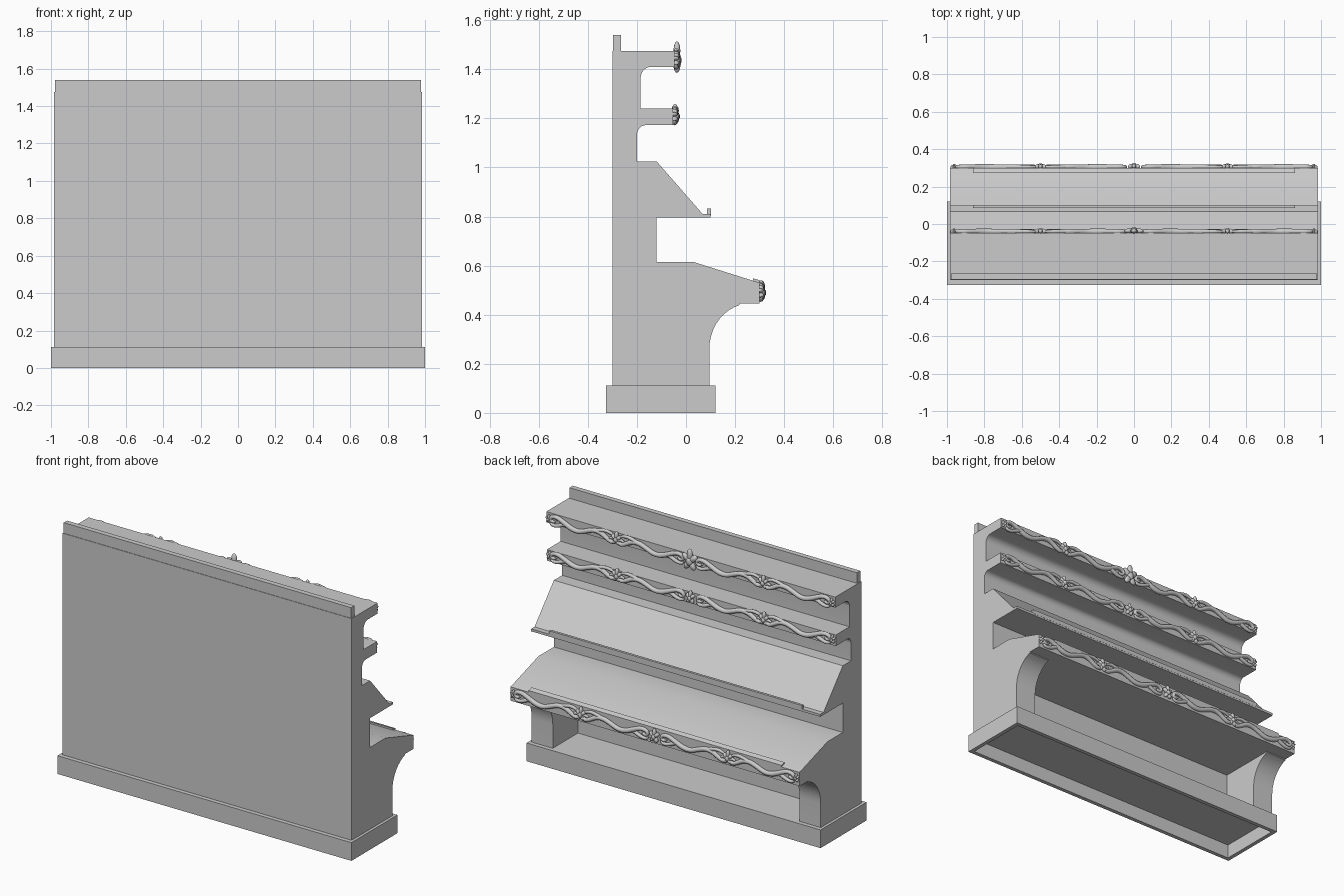
import bpy, bmesh, math
from mathutils import Vector

if "Cube" in bpy.data.objects:
    bpy.data.objects.remove(bpy.data.objects["Cube"])

HALF = 0.983


def smooth(ob, angle=30):
    bpy.ops.object.select_all(action='DESELECT')
    ob.select_set(True)
    bpy.context.view_layer.objects.active = ob
    bpy.ops.object.shade_smooth_by_angle(angle=math.radians(angle))


def from_bmesh(name, bm):
    bmesh.ops.recalc_face_normals(bm, faces=bm.faces)
    me = bpy.data.meshes.new(name)
    bm.to_mesh(me)
    bm.free()
    ob = bpy.data.objects.new(name, me)
    bpy.context.collection.objects.link(ob)
    return ob


def extrude_profile(name, pts, x0, x1):
    bm = bmesh.new()
    face = bm.faces.new([bm.verts.new((x0, y, z)) for y, z in pts])
    ext = bmesh.ops.extrude_face_region(bm, geom=[face])
    verts = [g for g in ext['geom'] if isinstance(g, bmesh.types.BMVert)]
    bmesh.ops.translate(bm, verts=verts, vec=(x1 - x0, 0, 0))
    ob = from_bmesh(name, bm)
    smooth(ob)
    return ob


def box(name, x0, x1, y0, y1, z0, z1):
    return extrude_profile(name, [(y0, z0), (y1, z0), (y1, z1), (y0, z1)], x0, x1)


def arc(cy, cz, ry, rz, a0, a1, n=7):
    return [(cy + ry * math.cos(math.radians(a0 + (a1 - a0) * i / n)),
             cz + rz * math.sin(math.radians(a0 + (a1 - a0) * i / n))) for i in range(n + 1)]


# Plinth: open underneath
bm = bmesh.new()
bmesh.ops.create_cube(bm, size=1)
bm.faces.ensure_lookup_table()
bmesh.ops.scale(bm, vec=(2, 0.447, 0.112), verts=bm.verts)
bmesh.ops.translate(bm, vec=(0, -0.1025, 0.056), verts=bm.verts)
bmesh.ops.recalc_face_normals(bm, faces=bm.faces)
bmesh.ops.delete(bm, geom=[f for f in bm.faces if f.normal.z < -0.5], context='FACES_ONLY')
plinth = from_bmesh("plinth", bm)
for_check = max(plinth.data.polygons, key=lambda p: p.center.z)
if for_check.normal.z < 0:
    plinth.data.flip_normals()
mod = plinth.modifiers.new("walls", 'SOLIDIFY')
mod.thickness, mod.offset, mod.use_even_offset = 0.025, -1, True

# Tiered body: shelves, sloped desk and counter in one continuous profile
body = [(-0.30, 0.11), (-0.30, 1.475), (-0.047, 1.475), (-0.047, 1.41)]
body += arc(-0.14, 1.365, 0.045, 0.045, 90, 180)
body += [(-0.185, 1.24), (-0.052, 1.24), (-0.052, 1.172), (-0.165, 1.172)]
body += arc(-0.165, 1.132, 0.035, 0.04, 90, 180)[1:]
body += [(-0.20, 1.025), (-0.12, 1.025), (0.068, 0.81), (0.10, 0.81), (0.10, 0.795),
         (-0.12, 0.795), (-0.12, 0.615), (0.03, 0.615), (0.30, 0.53), (0.30, 0.445),
         (0.215, 0.445), (-0.15, 0.445), (-0.15, 0.11)]
extrude_profile("tiered_body", body, -HALF, HALF)

# End brackets with curved fronts under the counter
bracket = [(-0.15, 0.11), (-0.15, 0.445), (0.218, 0.445)]
bracket += arc(0.26, 0.26, 0.165, 0.185, 105, 180, 9) + [(0.095, 0.11)]
for side, x0, x1 in (("left", -HALF, -0.84), ("right", 0.84, HALF)):
    extrude_profile(side + "_bracket", bracket, x0, x1)

# Rear ridge and the retaining lips
box("top_ridge", -0.978, 0.978, -0.297, -0.265, 1.47, 1.54)
box("desk_lip", -0.86, 0.86, 0.086, 0.101, 0.805, 0.832)
extrude_profile("counter_lip", [(0.272, 0.53), (0.30, 0.52), (0.30, 0.54), (0.272, 0.549)],
                -0.86, 0.86)


# Carved scrollwork: tapered vines, curls and leaves
VINE = [(0.13, 0.05, .5), (0.10, -0.25, .7), (0.05, 0.0, .8), (0.07, 0.5, .9), (0.15, 0.62, 1),
        (0.25, 0.15, 1.1), (0.36, -0.4, 1.2), (0.47, -0.5, 1.1), (0.57, -0.05, 1.1),
        (0.68, 0.4, 1.1), (0.78, 0.3, 1.1), (0.87, -0.3, 1), (0.94, -0.6, .9),
        (0.99, -0.2, .8), (0.94, 0.15, .7), (0.90, -0.1, .5)]
SPRIG = [(0.27, 0.0, .9), (0.20, -0.35, .9), (0.13, -0.65, .8), (0.06, -0.6, .7), (0.05, -0.3, .4)]
TENDRIL = [(0.70, 0.35, .9), (0.80, 0.75, .8), (0.90, 0.75, .8), (0.95, 0.45, .5)]


def scrollwork(name, y, z, h, rad):
    cu = bpy.data.curves.new(name, 'CURVE')
    cu.dimensions = '3D'
    cu.bevel_depth, cu.bevel_resolution, cu.resolution_u = rad, 2, 4
    cu.use_fill_caps = True
    for mirror in (-1, 1):
        for x0, x1 in ((0.02, 0.50), (0.975, 0.50)):
            for path in (VINE, SPRIG, TENDRIL):
                sp = cu.splines.new('NURBS')
                sp.points.add(len(path) - 1)
                sp.use_endpoint_u, sp.order_u = True, 3
                for p, (u, v, r) in zip(sp.points, path):
                    p.co = (mirror * (x0 + (x1 - x0) * u), y, z + v * h, 1)
                    p.radius = r
    ob = bpy.data.objects.new(name, cu)
    bpy.context.collection.objects.link(ob)
    bpy.ops.object.select_all(action='DESELECT')
    ob.select_set(True)
    bpy.context.view_layer.objects.active = ob
    bpy.ops.object.convert(target='MESH')
    smooth(bpy.context.object, 60)


def leaf_cluster(name, x, y, z, s):
    bm = bmesh.new()
    # fan of three upper leaves, two lower leaves and a central bud
    for ang, length in ((0, 1.0), (50, .8), (-50, .8), (145, .75), (-145, .75)):
        a = math.radians(ang)
        d = Vector((math.sin(a), 0, math.cos(a)))
        n = Vector((d.z, 0, -d.x))
        new = bmesh.ops.create_uvsphere(bm, u_segments=10, v_segments=6, radius=1)['verts']
        for v in new:
            c = v.co.copy()
            v.co = Vector((x, y, z)) + s * (d * length * (0.5 + 0.5 * c.z) + n * c.x * 0.24)
            v.co.y += 0.014 * c.y
    new = bmesh.ops.create_uvsphere(bm, u_segments=10, v_segments=6, radius=1)['verts']
    for v in new:
        v.co = Vector((x + v.co.x * s * .3, y + 0.004 + 0.015 * v.co.y, z + v.co.z * s * .35))
    smooth(from_bmesh(name, bm), 60)


ROWS = (("top_shelf", -0.040, 1.436, 0.045, 0.013, 0.078),
        ("middle_shelf", -0.046, 1.208, 0.042, 0.013, 0.046),
        ("counter", 0.305, 0.49, 0.044, 0.013, 0.050))
for label, y, z, h, rad, crest in ROWS:
    scrollwork(label + "_scrollwork", y, z, h, rad)
    leaf_cluster(label + "_centre_crest", 0, y + 0.003, z, crest)
    for side, x in (("left", -0.5), ("right", 0.5)):
        leaf_cluster(f"{label}_{side}_leaves", x, y + 0.001, z, 0.05)
    for side, x in (("left", -0.962), ("right", 0.962)):
        leaf_cluster(f"{label}_{side}_end_leaf", x, y - 0.002, z, 0.03)
